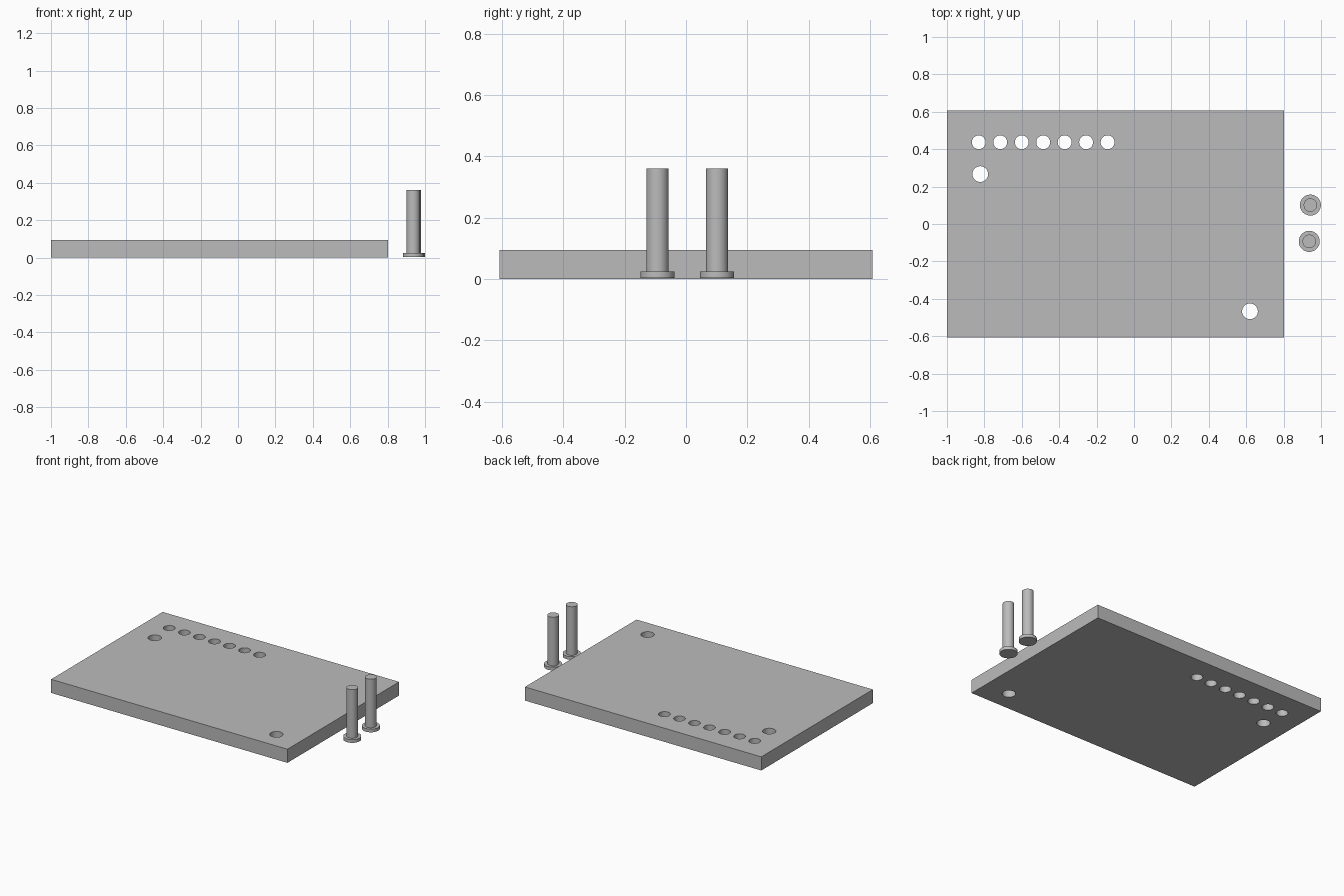
import bpy
import bmesh
import math
from mathutils import Matrix

cube = bpy.data.objects.get("Cube")
if cube:
    bpy.data.objects.remove(cube, do_unlink=True)

PLATE_TOP = 0.094
SEGMENTS = 48

# Plain grey finish
grey = bpy.data.materials.new("plain_grey")
grey.use_nodes = True
colour = (0.5, 0.5, 0.5, 1)
grey.diffuse_color = colour
grey.node_tree.nodes["Principled BSDF"].inputs["Base Color"].default_value = colour


def make_object(name, bm):
    bmesh.ops.recalc_face_normals(bm, faces=bm.faces)
    mesh = bpy.data.meshes.new(name)
    bm.to_mesh(mesh)
    bm.free()
    mesh.materials.append(grey)
    obj = bpy.data.objects.new(name, mesh)
    bpy.context.collection.objects.link(obj)
    return obj


def smooth(obj):
    bpy.ops.object.select_all(action='DESELECT')
    obj.select_set(True)
    bpy.context.view_layer.objects.active = obj
    bpy.ops.object.shade_smooth_by_angle(angle=math.radians(30))


# Rectangular plate
bm = bmesh.new()
size = Matrix.Diagonal((1.803, 1.216, PLATE_TOP, 1))
bmesh.ops.create_cube(bm, size=1, matrix=Matrix.Translation((-0.0985, 0, PLATE_TOP / 2)) @ size)
plate = make_object("plate", bm)

# Row of seven small holes and two larger mounting holes
holes = [(-0.83 + 0.1148 * i, 0.437, 0.037) for i in range(7)]
holes += [(-0.822, 0.267, 0.042), (0.62, -0.467, 0.042)]
bm = bmesh.new()
for x, y, radius in holes:
    bmesh.ops.create_cone(bm, cap_ends=True, segments=SEGMENTS, radius1=radius,
                          radius2=radius, depth=0.4, matrix=Matrix.Translation((x, y, 0.05)))
cutter = make_object("hole_cutter", bm)
cutter.hide_render = True

cut = plate.modifiers.new("holes", 'BOOLEAN')
cut.operation = 'DIFFERENCE'
cut.solver = 'EXACT'
cut.object = cutter
bpy.context.view_layer.objects.active = plate
bpy.ops.object.modifier_apply(modifier=cut.name)
bpy.data.objects.remove(cutter, do_unlink=True)
smooth(plate)

# Two loose flanged pins, each turned from one stepped profile
profile = [(0, 0.003), (0.056, 0.003), (0.056, 0.025), (0.036, 0.025), (0.036, 0.36), (0, 0.36)]
for name, x, y in (("front_pin", 0.937, -0.093), ("back_pin", 0.943, 0.101)):
    bm = bmesh.new()
    points = [bm.verts.new((r, 0, z)) for r, z in profile]
    edges = [bm.edges.new(pair) for pair in zip(points, points[1:])]
    bmesh.ops.spin(bm, geom=points + edges, cent=(0, 0, 0), axis=(0, 0, 1),
                   angle=math.tau, steps=SEGMENTS)
    bmesh.ops.remove_doubles(bm, verts=bm.verts, dist=0.0005)
    pin = make_object(name, bm)
    pin.location = (x, y, 0)
    smooth(pin)
